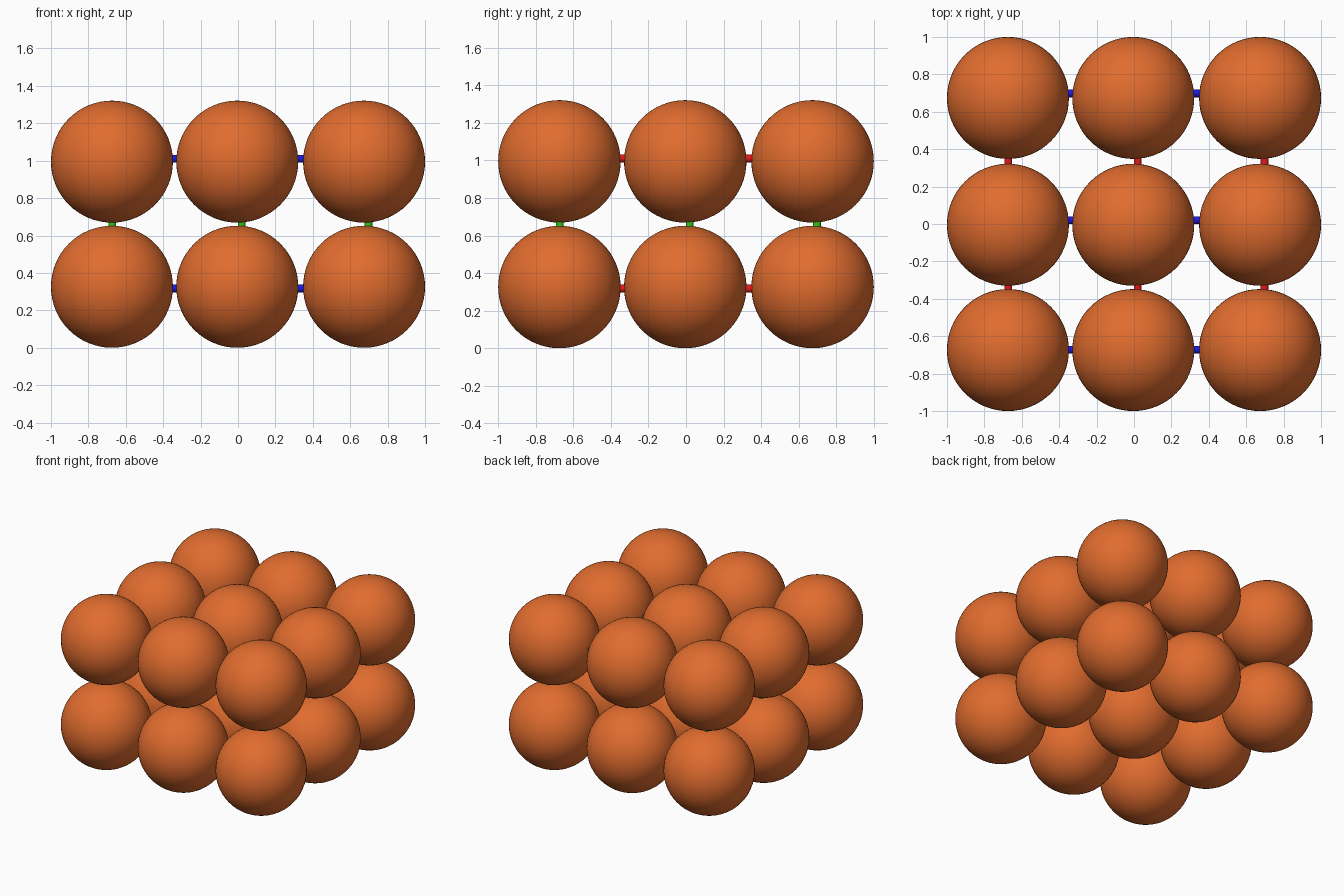
import bpy
from mathutils import Vector

if "Cube" in bpy.data.objects:
    bpy.data.objects.remove(bpy.data.objects["Cube"])

R = 0.326                      # ball radius
ROD = 0.021                    # rod radius
XY = (-0.674, -0.004, 0.674)   # ball rows
Z = (0.326, 0.995)             # ball layers
ROD_XY = (-0.672, 0.02, 0.698) # rod rows, slightly off the ball centres
ROD_Z = (0.317, 1.01)          # rod layers


def material(name, color):
    m = bpy.data.materials.new(name)
    m.diffuse_color = (*color, 1)
    m.use_nodes = True
    m.node_tree.nodes["Principled BSDF"].inputs["Base Color"].default_value = m.diffuse_color
    return m


orange = material("orange", (0.75, 0.15, 0.028))
blue = material("blue", (0.01, 0.01, 0.8))
red = material("red", (0.75, 0.01, 0.01))
green = material("green", (0.03, 0.55, 0.01))


def finish(name, mat):
    ob = bpy.context.object
    ob.name = name
    ob.data.materials.append(mat)
    bpy.ops.object.shade_smooth_by_angle()


def rod(name, a, b, mat):
    a, b = Vector(a), Vector(b)
    d = b - a
    bpy.ops.mesh.primitive_cylinder_add(
        vertices=24, radius=ROD, depth=d.length, location=(a + b) / 2,
        rotation=d.to_track_quat('Z', 'Y').to_euler())
    finish(name, mat)


# Balls
for z in Z:
    for y in XY:
        for x in XY:
            bpy.ops.mesh.primitive_uv_sphere_add(
                segments=64, ring_count=32, radius=R, location=(x, y, z))
            finish("ball", orange)

# Horizontal rods in both layers
lo, hi = XY[0], XY[-1]
for z in ROD_Z:
    for t in ROD_XY:
        rod("rod_across", (lo, t, z), (hi, t, z), blue)
        rod("rod_deep", (t, lo, z), (t, hi, z), red)

# Upright rods joining the layers
for x in ROD_XY:
    for y in ROD_XY:
        rod("rod_upright", (x, y, Z[0]), (x, y, Z[1]), green)
